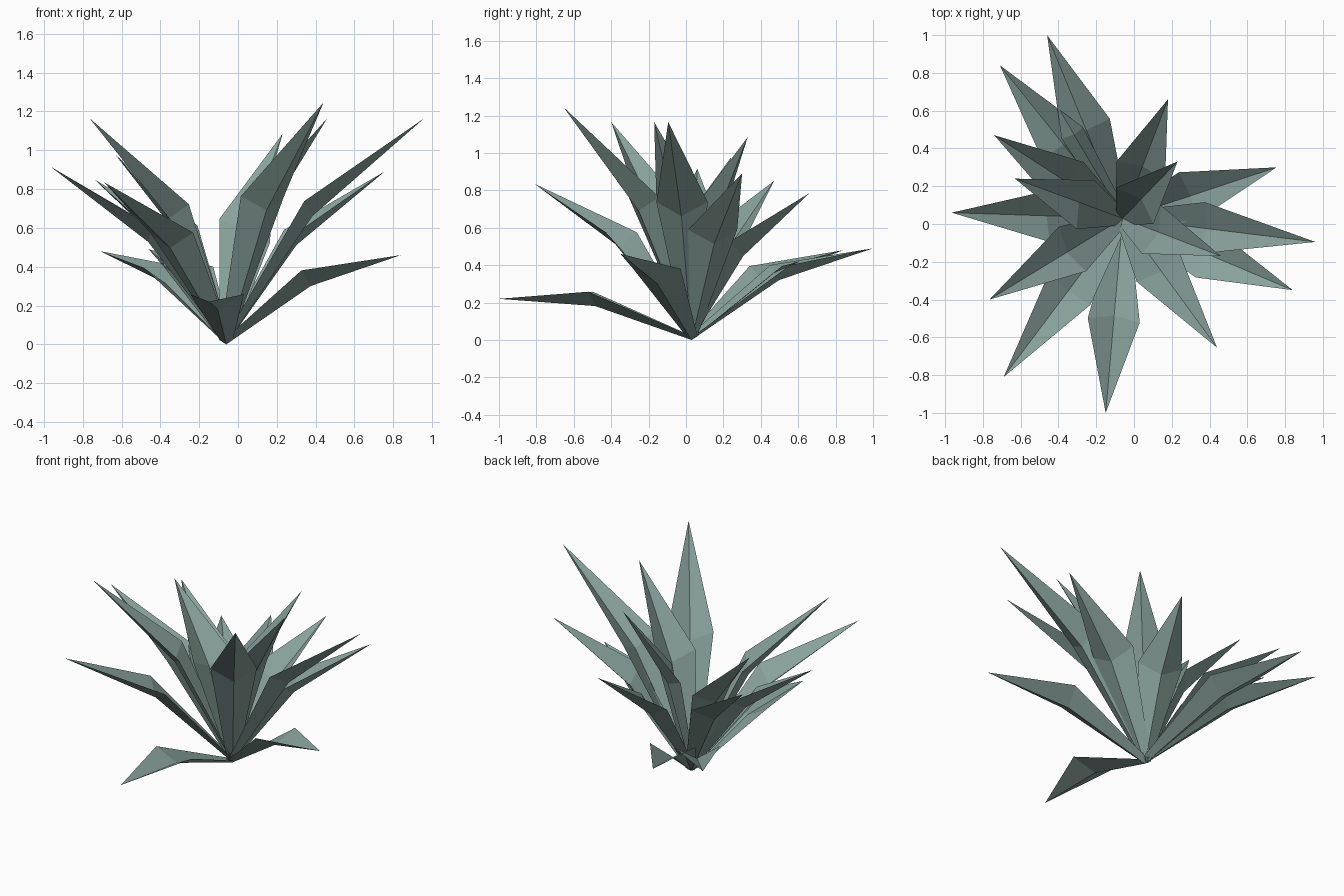
import bpy
import bmesh
import math
from mathutils import Vector

if "Cube" in bpy.data.objects:
    bpy.data.objects.remove(bpy.data.objects["Cube"], do_unlink=True)

# Single muted green for the whole plant
leaf_green = bpy.data.materials.new("dusty_leaf_green")
leaf_green.use_nodes = True
colour = (0.25, 0.36, 0.33, 1)
leaf_green.diffuse_color = colour
bsdf = leaf_green.node_tree.nodes["Principled BSDF"]
bsdf.inputs["Base Color"].default_value = colour
bsdf.inputs["Roughness"].default_value = 0.9

ROOT = Vector((-0.06, 0.03, 0.0))
BEND = math.radians(7.5)
UP = Vector((0, 0, 1))


def make_leaf(name, tip):
    """Folded blade: narrow root, wide bent middle, pointed tip."""
    tip = Vector(tip)
    chord = tip - ROOT
    along = chord.normalized()
    side = along.cross(UP).normalized()
    normal = side.cross(along)
    bend_height = chord.length / 2 * math.tan(BEND)
    keel = ROOT + chord / 2 + normal * bend_height + along * 0.015

    bm = bmesh.new()

    def section(centre, half_width, lift, forward):
        raised = centre + normal * lift + along * forward
        points = (raised - side * half_width, centre, raised + side * half_width)
        return [bm.verts.new(p) for p in points]

    root = section(ROOT, 0.035, 0.022, 0.015)
    middle = section(keel, 0.138, 0.07, 0.04)
    point = bm.verts.new(tip)
    for i in range(2):
        bm.faces.new((root[i], root[i + 1], middle[i + 1], middle[i]))
        bm.faces.new((middle[i], middle[i + 1], point))
    bm.normal_update()
    # Upper side of the blade faces outward from the fold
    if sum(f.normal.dot(normal) for f in bm.faces) < 0:
        bmesh.ops.reverse_faces(bm, faces=bm.faces[:])

    mesh = bpy.data.meshes.new(name)
    bm.to_mesh(mesh)
    bm.free()
    mesh.materials.append(leaf_green)
    bpy.context.collection.objects.link(bpy.data.objects.new(name, mesh))


# Leaf tips by tier
tiers = {
    "low_leaf": [(-0.46, 1.0, 0.49), (-0.71, 0.84, 0.48),
                 (-0.15, -1.0, 0.22), (0.84, -0.35, 0.46)],
    "middle_leaf": [(-0.74, 0.47, 0.85), (-0.965, 0.06, 0.915), (-0.69, -0.81, 0.835),
                    (0.755, 0.30, 0.89), (0.18, 0.66, 0.785)],
    "tall_leaf": [(-0.63, 0.24, 0.975), (-0.765, -0.40, 1.165), (0.44, -0.655, 1.245),
                  (0.96, -0.095, 1.165), (0.46, -0.17, 1.165), (0.23, 0.33, 1.085)],
}
for tier, tips in tiers.items():
    for number, tip in enumerate(tips, 1):
        make_leaf(f"{tier}_{number}", tip)
